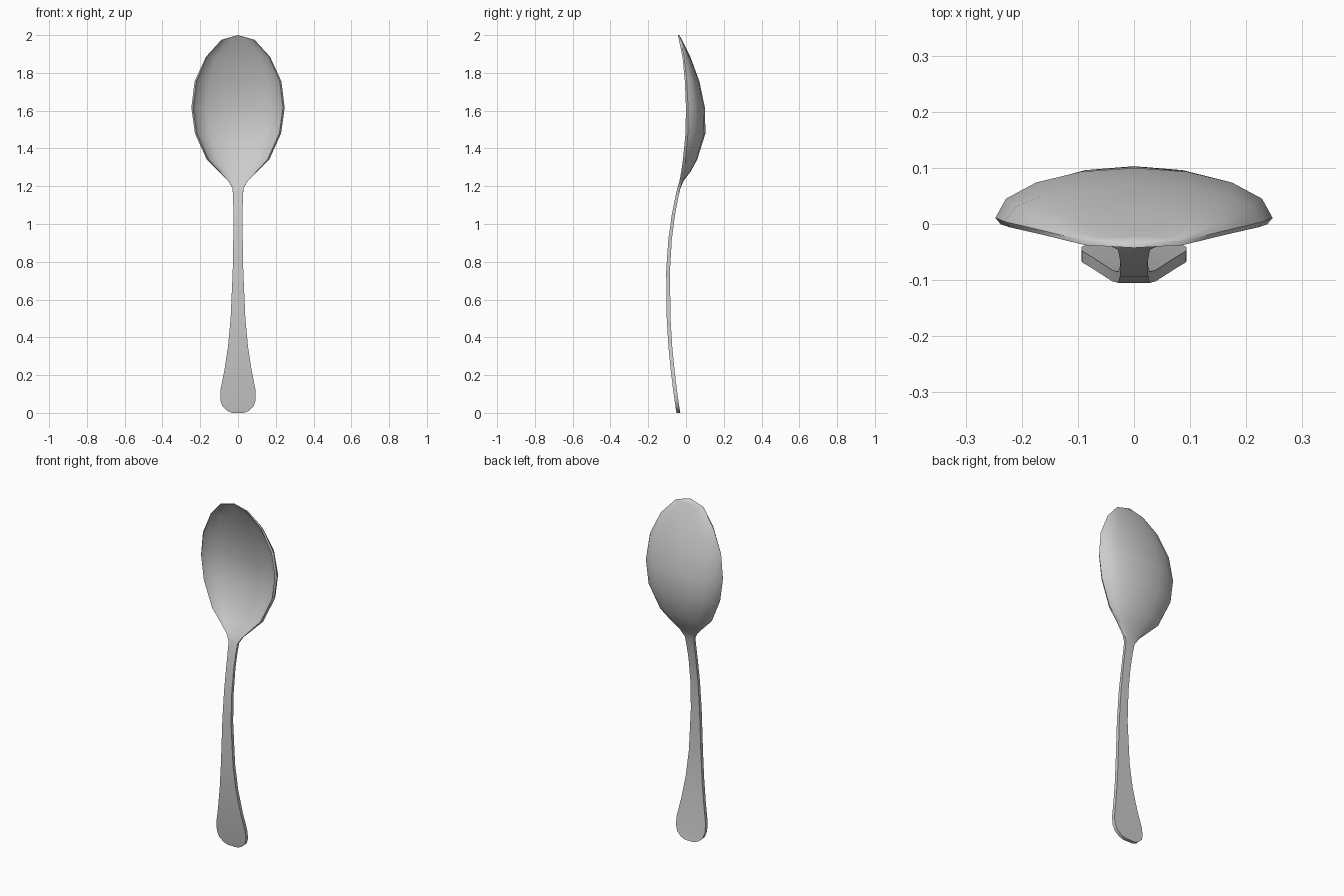
import bpy, bmesh, math

if "Cube" in bpy.data.objects:
    bpy.data.objects.remove(bpy.data.objects["Cube"])

# Handle stations, bottom to top: z, half width, y of the back face
handle = [
    (0.00, 0.030, -0.030), (0.01, 0.056, -0.032), (0.035, 0.083, -0.036),
    (0.07, 0.094, -0.041), (0.12, 0.093, -0.048), (0.22, 0.073, -0.060),
    (0.35, 0.053, -0.073), (0.50, 0.039, -0.082), (0.75, 0.028, -0.085),
    (0.92, 0.025, -0.075), (1.05, 0.024, -0.058), (1.14, 0.026, -0.041),
]
# Bowl stations: z, half width, y of the rim, depth
bowl = [
    (1.19, 0.029, -0.030, 0.001), (1.225, 0.050, -0.020, 0.005),
    (1.28, 0.105, -0.010, 0.036), (1.34, 0.165, -0.002, 0.061),
    (1.48, 0.228, 0.010, 0.093), (1.615, 0.247, 0.011, 0.089),
    (1.755, 0.230, 0.004, 0.067), (1.885, 0.170, -0.010, 0.033),
    (1.975, 0.088, -0.030, 0.008), (2.00, 0.0, -0.035, 0),
]
N = 8


def section(bm, z, w, y, d=0):
    """Closed cross-section: half-ellipse back, inset half-ellipse front."""
    t = min(0.02, 0.0275 - 0.01 * z)
    inset = min(0.009, 0.15 * d)
    back, front = [], []
    for i in range(N + 1):
        a = math.pi * (i / N - 0.5)
        s, c = math.sin(a), math.cos(a)
        back.append(bm.verts.new((w * s, y + d * c, z)))
        front.append(bm.verts.new(((w - inset) * s, y - t + d * c, z)))
    return back + front[::-1]


# Skin the cross-sections, then cap the handle end
bm = bmesh.new()
rings = [section(bm, *p) for p in handle + bowl]
for lo, hi in zip(rings, rings[1:]):
    for i in range(len(lo)):
        j = (i + 1) % len(lo)
        bm.faces.new((lo[i], lo[j], hi[j], hi[i]))
bm.faces.new(rings[0])

# Collapse the bowl tip and tidy normals
bmesh.ops.remove_doubles(bm, verts=bm.verts[:], dist=0.0002)
bmesh.ops.recalc_face_normals(bm, faces=bm.faces[:])
mesh = bpy.data.meshes.new("spoon")
bm.to_mesh(mesh)
bm.free()
spoon = bpy.data.objects.new("spoon", mesh)
bpy.context.collection.objects.link(spoon)
bpy.context.view_layer.objects.active = spoon
spoon.select_set(True)
bpy.ops.object.shade_smooth_by_angle(angle=math.radians(40))
